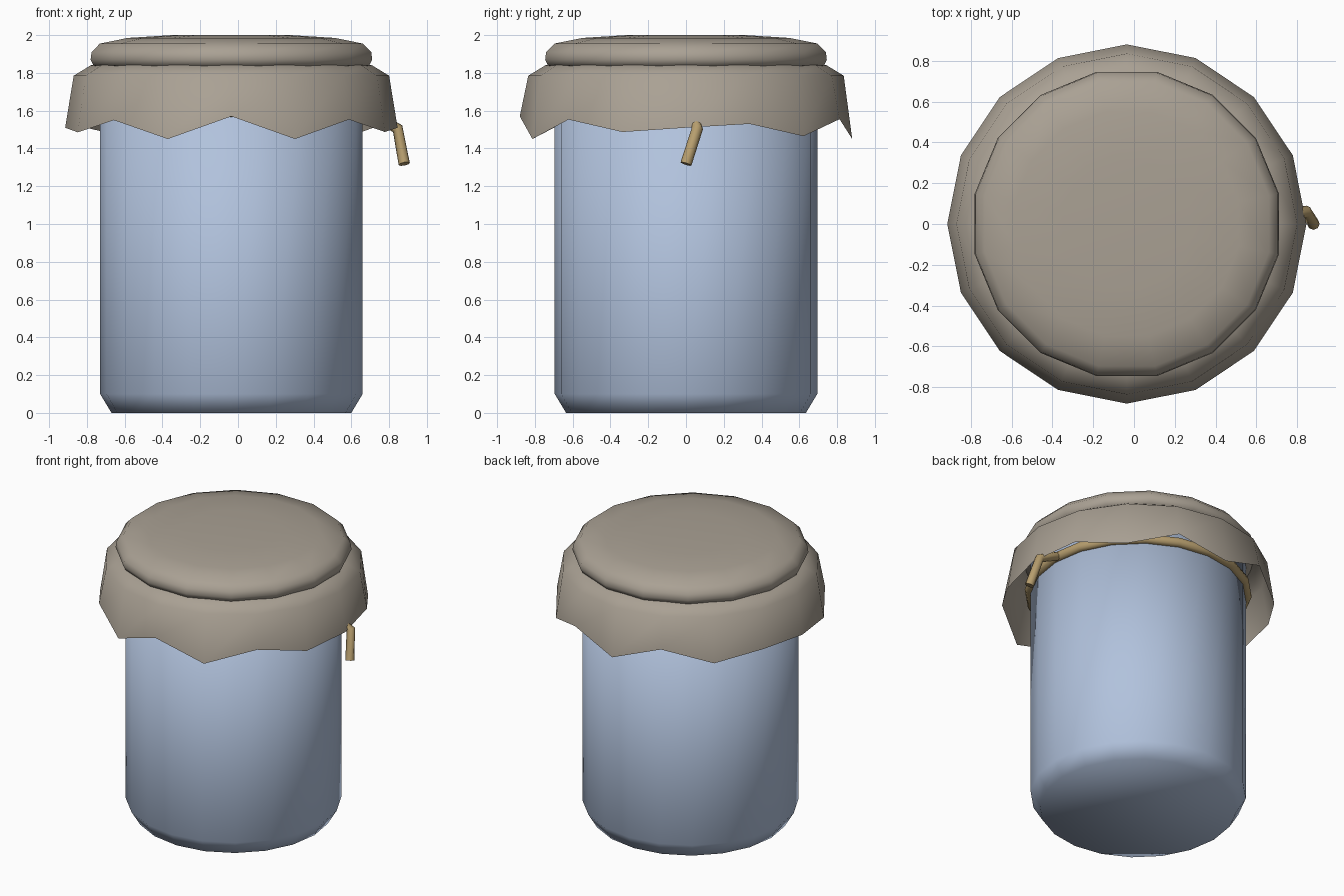
import bpy, math

if "Cube" in bpy.data.objects:
    bpy.data.objects.remove(bpy.data.objects["Cube"])

CX = -0.035  # jar axis; the hanging string end shifts the overall centre


def material(name, rgb):
    m = bpy.data.materials.new(name)
    m.diffuse_color = (*rgb, 1)
    m.use_nodes = True
    m.node_tree.nodes["Principled BSDF"].inputs["Base Color"].default_value = m.diffuse_color
    return m


GLASS = material("pale_blue_jar", (0.44, 0.54, 0.72))
CLOTH = material("grey_beige_cloth", (0.40, 0.355, 0.295))
TWINE = material("tan_twine", (0.47, 0.34, 0.155))


def add_mesh(name, verts, faces, mat):
    me = bpy.data.meshes.new(name)
    me.from_pydata(verts, [], faces)
    me.materials.append(mat)
    me.polygons.foreach_set("use_smooth", [True] * len(me.polygons))
    ob = bpy.data.objects.new(name, me)
    bpy.context.collection.objects.link(ob)
    return ob


def lathe(name, profile, n, mat, turn=0.0, caps=True, last_z=None):
    """Spin (radius, z) points, bottom to top outside; last_z overrides the last ring heights."""
    verts, faces = [], []
    for k, (r, z) in enumerate(profile):
        for i in range(n):
            a = 2 * math.pi * (i + turn) / n
            h = last_z[i] if last_z and k == len(profile) - 1 else z
            verts.append((CX + r * math.cos(a), r * math.sin(a), h))
    up = profile[-1][1] > profile[0][1]
    for k in range(len(profile) - 1):
        for i in range(n):
            j = (i + 1) % n
            f = (k * n + i, k * n + j, (k + 1) * n + j, (k + 1) * n + i)
            faces.append(f if up else f[::-1])
    if caps:
        faces.append(tuple(reversed(range(n))))
        faces.append(tuple(range((len(profile) - 1) * n, len(profile) * n)))
    return add_mesh(name, verts, faces, mat)


# Jar body with chamfered foot
lathe("jar_body", [(0.635, 0), (0.695, 0.1), (0.695, 1.85)], 20, GLASS)

# Cloth-covered lid
lathe("cloth_lid", [(0.70, 1.825), (0.745, 1.84), (0.76, 1.87), (0.755, 1.91),
                    (0.71, 1.955), (0.56, 1.985), (0.32, 2.0)], 16, CLOTH, turn=0.5)

# Cloth skirt with an uneven hem, heights listed anticlockwise from +x
HEM = [1.51, 1.53, 1.465, 1.555, 1.45, 1.57, 1.475, 1.52,
       1.51, 1.485, 1.55, 1.45, 1.57, 1.45, 1.553, 1.487]
lathe("cloth_skirt", [(0.69, 1.85), (0.745, 1.84), (0.835, 1.785), (0.88, 1.51)],
      16, CLOTH, caps=False, last_z=HEM)

# Twine ring under the skirt
bpy.ops.mesh.primitive_torus_add(location=(CX, 0, 1.6), major_segments=20, minor_segments=8,
                                 major_radius=0.70, minor_radius=0.033)
ring = bpy.context.object
ring.name = "twine_ring"
ring.data.materials.append(TWINE)
bpy.ops.object.shade_smooth()

# Loose twine end hanging out below the hem
cu = bpy.data.curves.new("twine_end", "CURVE")
cu.dimensions = "3D"
cu.bevel_depth = 0.03
cu.bevel_resolution = 2
cu.use_fill_caps = True
sp = cu.splines.new("POLY")
path = [(0.67, 0.03, 1.6), (0.845, 0.06, 1.505), (0.88, 0.0, 1.318)]
sp.points.add(len(path) - 1)
for p, co in zip(sp.points, path):
    p.co = (*co, 1)
cu.materials.append(TWINE)
bpy.context.collection.objects.link(bpy.data.objects.new("twine_end", cu))
